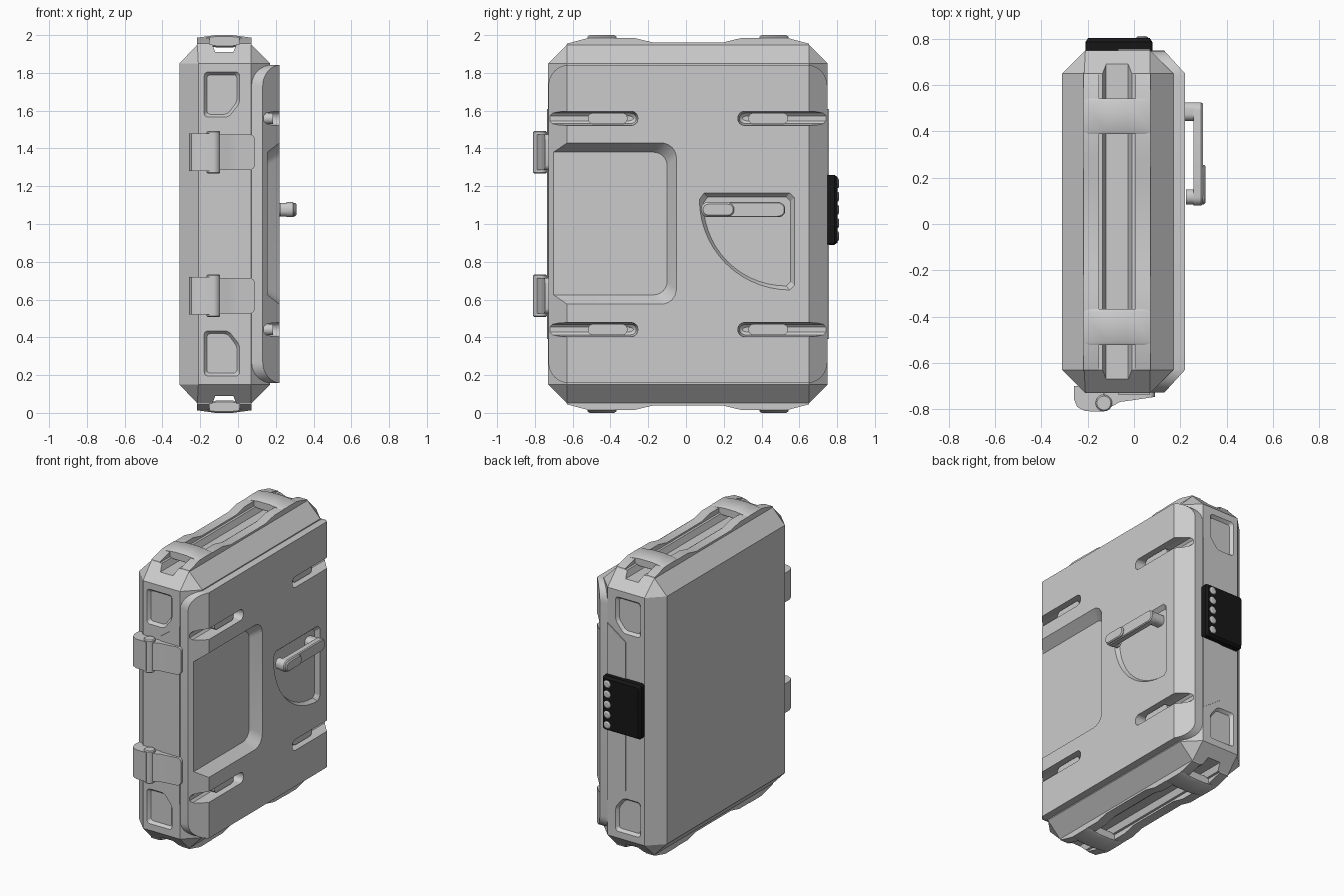
import bpy, bmesh, math
from mathutils import Vector

if "Cube" in bpy.data.objects:
    bpy.data.objects.remove(bpy.data.objects["Cube"])

YC = 0.01   # the case is symmetric about this y and about z = 1


def place(a, b, level, axis):
    return {'x': (level, a, b), 'y': (a, level, b), 'z': (a, b, level)}[axis]


def finish(bm, name, smooth=True):
    bmesh.ops.recalc_face_normals(bm, faces=bm.faces)
    me = bpy.data.meshes.new(name)
    bm.to_mesh(me)
    bm.free()
    ob = bpy.data.objects.new(name, me)
    bpy.context.collection.objects.link(ob)
    if smooth:
        shade(ob)
    return ob


def shade(ob):
    bpy.ops.object.select_all(action='DESELECT')
    ob.select_set(True)
    bpy.context.view_layer.objects.active = ob
    bpy.ops.object.shade_smooth_by_angle(angle=math.radians(30))


def hull(name, layers, axis):
    """Convex solid through 2D outlines stacked along an axis."""
    bm = bmesh.new()
    for pts, level in layers:
        for a, b in pts:
            bm.verts.new(place(a, b, level, axis))
    res = bmesh.ops.convex_hull(bm, input=bm.verts)
    junk = {g for g in res['geom_interior'] + res['geom_unused'] if isinstance(g, bmesh.types.BMVert)}
    bmesh.ops.delete(bm, geom=list(junk), context='VERTS')
    bmesh.ops.dissolve_limit(bm, angle_limit=0.01, verts=bm.verts, edges=bm.edges)
    return finish(bm, name)


def prism(name, pts, lo, hi, axis):
    bm = bmesh.new()
    f = bm.faces.new([bm.verts.new(place(a, b, lo, axis)) for a, b in pts])
    ext = bmesh.ops.extrude_face_region(bm, geom=[f])['geom']
    move = Vector(place(0, 0, hi - lo, axis))
    bmesh.ops.translate(bm, vec=move, verts=[v for v in ext if isinstance(v, bmesh.types.BMVert)])
    return finish(bm, name)


def rect(a0, a1, b0, b1):
    return [(a0, b0), (a1, b0), (a1, b1), (a0, b1)]


def rounded(pts, t, n=6):
    """Round polygon corners, starting t away from each corner."""
    out = []
    for i, p in enumerate(pts):
        p = Vector(p)
        q, r = Vector(pts[i - 1]), Vector(pts[(i + 1) % len(pts)])
        s, e = p + (q - p).normalized() * t, p + (r - p).normalized() * t
        for k in range(n + 1):
            u = k / n
            w = 0.58 * 2 * u * (1 - u) / ((1 - u) ** 2 + u * u + 1.42 * u * (1 - u)) * 1.22
            base = s.lerp(e, u * u / (u * u + (1 - u) ** 2 + 1.42 * u * (1 - u)) + w / 2)
            d = (1 - u) ** 2 + u * u + 1.414 * u * (1 - u)
            base = (s * (1 - u) ** 2 + p * (1.414 * u * (1 - u)) + e * u * u) / d
            out.append(tuple(base))
    return out


def shrink(pts, d):
    lo = [min(p[i] for p in pts) for i in (0, 1)]
    hi = [max(p[i] for p in pts) for i in (0, 1)]
    c = [(lo[i] + hi[i]) / 2 for i in (0, 1)]
    k = [1 - 2 * d / (hi[i] - lo[i]) for i in (0, 1)]
    return [tuple(c[i] + (p[i] - c[i]) * k[i] for i in (0, 1)) for p in pts]


def boolean(ob, other, op='DIFFERENCE'):
    m = ob.modifiers.new('bool', 'BOOLEAN')
    m.object, m.operation, m.solver = other, op, 'EXACT'
    bpy.ops.object.select_all(action='DESELECT')
    bpy.context.view_layer.objects.active = ob
    bpy.ops.object.modifier_apply(modifier=m.name)
    bpy.data.objects.remove(other)


def flip(pts, i, s, c):
    """Mirror coordinate i about c when s is -1."""
    return [tuple(2 * c - v if s < 0 and j == i else v for j, v in enumerate(p)) for p in pts]


def octagon(x1, x2, back, y0, y1):
    return [(x1, y0), (x2, y0 + .1), (x2, y1 - .1), (x1, y1),
            (back + .1, y1), (back, y1 - .1), (back, y0 + .1), (back + .1, y0)]


# Main case with tapered ends
side = octagon(.07, .17, -.31, -.73, .75)
end = rect(-.215, .07, -.63, .65)
case = hull('case_body', [(end, .05), (side, .15), (side, 1.85), (end, 1.95)], 'z')

# Door: rounded slab trimmed by the chamfered case section
door = hull('door', [(rounded(rect(-.728, .748, .157, 1.843), .11, 8), x) for x in (.06, .22)], 'x')
chamfers = [(-.1, -.729), (.13, -.729), (.22, -.63), (.22, .65), (.13, .749), (-.1, .749)]
boolean(door, prism('trim', chamfers, 0, 2, 'z'), 'INTERSECT')
boolean(case, door, 'UNION')

# Large open recess on the door
o = rounded(rect(-1.0, -.05, .575, 1.43), .08)
boolean(case, hull('cut', [(shrink(o, .05), .155), (o, .221), (o, .4)], 'x'))

# Handle pocket, a quarter round
arc = [(.55 - .48 * math.cos(t), 1.13 - .48 * math.sin(t))
       for t in [i * math.pi / 2 / 14 for i in range(14)]]
o = [(.095, 1.165), (.55, 1.165), (.575, 1.14), (.575, .675), (.55, .65)] + arc
boolean(case, hull('cut', [(shrink(o, .022), .195), (o, .221), (o, .4)], 'x'))

# Four slots with flat inserts
for sy in (1, -1):
    for sz in (1, -1):
        o = rounded(rect(-1.0, -.255, 1.522, 1.596), .034)
        fix = lambda p: flip(flip(p, 0, sy, YC), 1, sz, 1)
        boolean(case, hull('cut', [(fix(shrink(o, d)), x) for d, x in
                                   ((.024, .137), (.009, .15), (.002, .18), (0, .221), (0, .4))], 'x'))
        hull('slot_insert', [(fix(rounded(rect(-.52, -.31, 1.53, 1.588), .028)), x) for x in (.1, .185)], 'x')

# Corner pockets on front and back, and end grooves
for sz in (1, -1):
    for s, y in ((1, -.73), (-1, .75)):
        o = rounded([(-.18, 1.805), (.01, 1.805), (.01, 1.64), (-.05, 1.565), (-.18, 1.565)], .02, 4)
        o = flip(o, 1, sz, 1)
        boolean(case, hull('cut', [(shrink(o, .016), y + s * .02), (o, y - s * .001), (o, y - s * .1)], 'y'))
    g = flip([(-.175, 2.05), (.03, 2.05), (-.025, 1.91), (-.12, 1.91)], 1, sz, 1)
    boolean(case, prism('cut', g, -1, 1, 'y'))
shade(case)

# Raised lid edge on front and back
for name, y0, y1 in (('front_lid_edge', -.736, -.72), ('back_lid_edge', .74, .756)):
    prism(name, [(-.07, .49), (.07, .39), (.07, 1.61), (-.07, 1.51)], y0, y1, 'y')

# End rails and cross straps that act as feet
half = [(-.64, 1.925), (-.63, 1.955), (-.52, 1.984), (-.27, 1.984), (-.18, 1.962)]
for sz, nm in ((1, 'top'), (-1, 'bottom')):
    prof = half + [(2 * YC - y, z) for y, z in reversed(half)]
    for x0, x1 in ((-.217, -.152), (.007, .072)):
        prism(nm + '_rail', flip(prof, 1, sz, 1), x0, x1, 'x')
    strap = flip([(-.217, 1.95), (-.217, 1.986), (-.15, 1.99), (-.12, 2), (-.03, 2), (.005, 1.99),
                  (.072, 1.986), (.072, 1.95), (-.03, 1.935), (-.115, 1.935)], 1, sz, 1)
    for y in (-.445, .465):
        hull(nm + '_strap', [(shrink(strap, .008), y - .077), (strap, y - .065),
                             (strap, y + .065), (shrink(strap, .008), y + .077)], 'y')

# Hinges on the front
leaf = [(-.26, -.70), (-.26, -.755), (-.245, -.79), (-.21, -.808), (-.13, -.81), (-.13, -.70)]
for sz in (1, -1):
    zc = 1 + sz * .38
    prism('hinge_fixed_leaf', leaf, zc - .1, zc + .1, 'z')
    o = rounded(rect(-.14, .09, zc - .095, zc + .095), .03, 4)
    tongue = prism('hinge_door_leaf', o, -.85, -.7, 'y')
    cutp = [(-.2, -.70), (-.2, -.79), (-.10, -.79), (-.06, -.768), (.0, -.76), (.1, -.745), (.1, -.70)]
    boolean(tongue, prism('trim', cutp, zc - .2, zc + .2, 'z'), 'INTERSECT')
    shade(tongue)
    circ = [(-.13 + .036 * math.cos(i * math.pi / 10), -.773 + .036 * math.sin(i * math.pi / 10)) for i in range(20)]
    hull('hinge_barrel', [(shrink(circ, .006), zc - .113), (circ, zc - .107),
                          (circ, zc + .107), (shrink(circ, .006), zc + .113)], 'z')

# Door handle: bar, two legs and a thicker grip pad
bar = rounded(rect(.08, .525, 1.036, 1.116), .036)
hull('handle_bar', [(bar, .257), (bar, .29), (shrink(bar, .005), .297)], 'x')
for y0, y1, lo in ((.445, .525, .19), (.085, .15, .225)):
    leg = rounded(rect(y0, y1, 1.04, 1.112), .03)
    hull('handle_leg', [(leg, lo), (leg, .28)], 'x')
pad = rounded(rect(.085, .255, 1.041, 1.111), .032)
hull('handle_grip', [(pad, .28), (pad, .302), (shrink(pad, .006), .309)], 'x')

# Black lock box with buttons on the back
black = bpy.data.materials.new('black')
black.diffuse_color = (.008, .008, .008, 1)
black.use_nodes = True
black.node_tree.nodes["Principled BSDF"].inputs["Base Color"].default_value = black.diffuse_color
o = rounded(rect(-.21, .08, .89, 1.26), .015, 4)
box = hull('lock_box', [(o, .745), (o, .785), (shrink(o, .012), .803)], 'y')
box.data.materials.append(black)
for i in range(5):
    z = 1.075 + (i - 2) * .07
    c = [(.035 + .025 * math.cos(k * math.pi / 10), z + .025 * math.sin(k * math.pi / 10)) for k in range(20)]
    hull('lock_button', [(c, .79), (c, .806), (shrink(c, .008), .811)], 'y')
